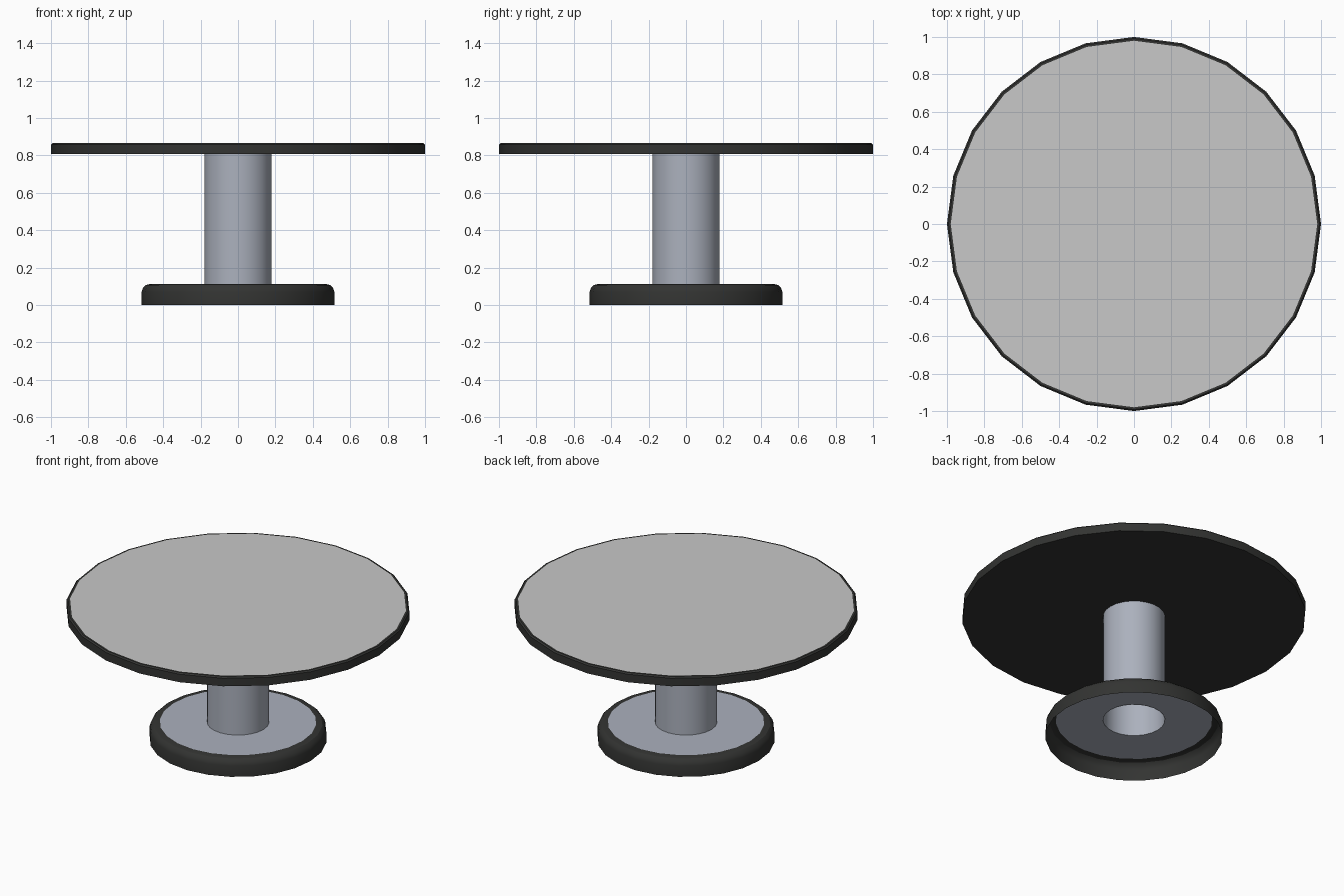
import bpy, bmesh, math

if "Cube" in bpy.data.objects:
    bpy.data.objects.remove(bpy.data.objects["Cube"])

def material(name, rgb):
    m = bpy.data.materials.new(name)
    m.diffuse_color = (*rgb, 1)
    m.use_nodes = True
    m.node_tree.nodes["Principled BSDF"].inputs["Base Color"].default_value = m.diffuse_color
    return m

DARK = material("dark trim", (0.033, 0.034, 0.032))
METAL = material("brushed metal", (0.41, 0.44, 0.51))
TOP = material("light grey top", (0.58, 0.58, 0.58))

def lathe(name, profile, mats, rule=None, n=24):
    """Revolve (radius, z) points around z; profile runs bottom-outside-up."""
    bm = bmesh.new()
    rings = []
    for r, z in profile:
        if r == 0:
            rings.append([bm.verts.new((0, 0, z))] * n)
        else:
            rings.append([bm.verts.new((r * math.cos(2 * math.pi * i / n),
                                        r * math.sin(2 * math.pi * i / n), z))
                          for i in range(n)])
    for k, (a, b) in enumerate(zip(rings, rings[1:])):
        for i in range(n):
            j = (i + 1) % n
            vs = list(dict.fromkeys([a[i], a[j], b[j], b[i]]))
            f = bm.faces.new(vs)
            if rule:
                f.material_index = rule(k)
    me = bpy.data.meshes.new(name)
    bm.to_mesh(me)
    bm.free()
    for m in mats:
        me.materials.append(m)
    ob = bpy.data.objects.new(name, me)
    bpy.context.collection.objects.link(ob)
    bpy.context.view_layer.objects.active = ob
    ob.select_set(True)
    bpy.ops.object.shade_smooth_by_angle(angle=math.radians(30))
    ob.select_set(False)
    return ob

# Round table top: dark edge and underside, light grey upper face
lathe("table_top",
      [(0, 0.806), (1, 0.806), (1, 0.857), (0.992, 0.865), (0.98, 0.865), (0, 0.865)],
      [DARK, TOP], lambda k: 1 if k == 4 else 0)

# Hollow column
lathe("column", [(0.18, 0.11), (0.18, 0.806)], [METAL])

# Base: open-bottomed dark rounded rim with a metal plate on top
lathe("base",
      [(0.515, 0), (0.515, 0.07), (0.508, 0.092), (0.492, 0.107), (0.47, 0.112),
       (0.456, 0.112), (0.18, 0.112)],
      [DARK, METAL], lambda k: 1 if k == 5 else 0)
